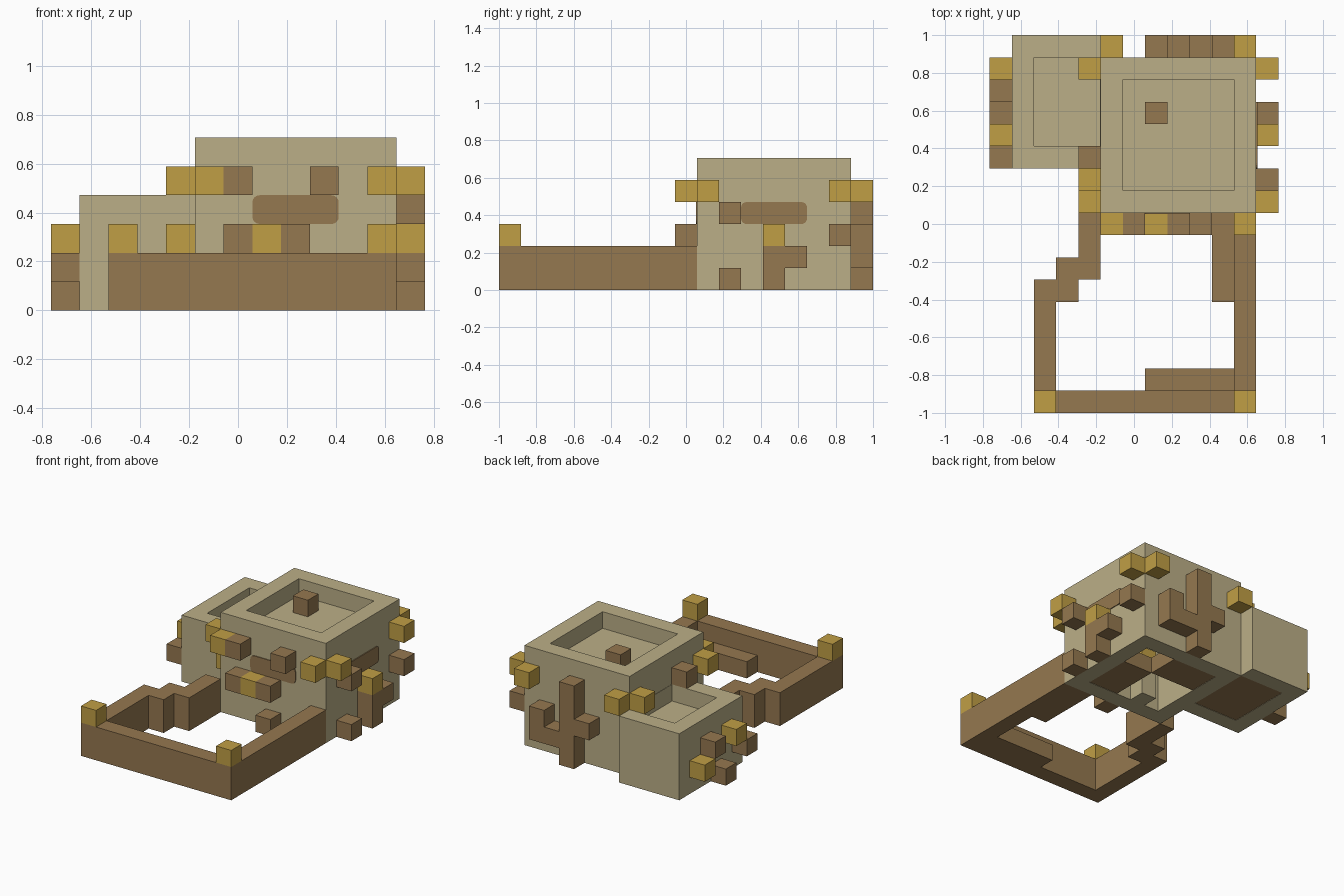
import bpy
import bmesh
from mathutils import Vector

if "Cube" in bpy.data.objects:
    bpy.data.objects.remove(bpy.data.objects["Cube"], do_unlink=True)

U = 2 / 17                                # one block
ORIGIN = Vector((-6.5, -8.5, 0))          # grid corner, in blocks


def material(name, color):
    m = bpy.data.materials.new(name)
    m.use_nodes = True
    m.diffuse_color = (*color, 1)
    m.node_tree.nodes["Principled BSDF"].inputs["Base Color"].default_value = (*color, 1)
    return m


STONE = material("pale stone", (0.50, 0.43, 0.245))
WOOD = material("brown wood", (0.30, 0.188, 0.08))
GOLD = material("lamp gold", (0.53, 0.345, 0.06))


def add_box(bm, lo, hi):
    """Axis-aligned box between two grid corners."""
    verts = bmesh.ops.create_cube(bm, size=1)["verts"]
    lo, hi = Vector(lo), Vector(hi)
    for v in verts:
        v.co = (lo + hi) / 2 + v.co * (hi - lo)
    return verts


def finish(bm, name, mat):
    for v in bm.verts:
        v.co = (v.co + ORIGIN) * U
    bmesh.ops.recalc_face_normals(bm, faces=bm.faces)
    mesh = bpy.data.meshes.new(name)
    bm.to_mesh(mesh)
    bm.free()
    mesh.materials.append(mat)
    obj = bpy.data.objects.new(name, mesh)
    bpy.context.collection.objects.link(obj)
    return obj


def boxes(name, mat, spans):
    bm = bmesh.new()
    for lo, hi in spans:
        add_box(bm, lo, hi)
    return finish(bm, name, mat)


def blocks(name, mat, cells):
    return boxes(name, mat, [(c, [k + 1 for k in c]) for c in cells])


def tower(name, lo, hi, widen=0.0):
    """Hollow tower: sunken roof on top, open room below."""
    bm = bmesh.new()
    add_box(bm, lo, hi)
    height = hi[2] - lo[2]
    for up, shift in ((1, -1), (-1, height - 2)):
        bm.normal_update()
        face = max(bm.faces, key=lambda f: f.normal.z * up)
        bmesh.ops.inset_region(bm, faces=[face], thickness=1, use_even_offset=True)
        for v in face.verts:
            if v.co.x > (lo[0] + hi[0]) / 2:
                v.co.x += widen
        # sink the inset face with its own side walls
        new = bmesh.ops.extrude_discrete_faces(bm, faces=[face])["faces"][0]
        for v in new.verts:
            v.co.z += shift
    return finish(bm, name, STONE)


def plate(name, lo, hi, axis):
    """Thin wall panel with rounded corners, facing the given axis."""
    bm = bmesh.new()
    add_box(bm, lo, hi)
    edges = [e for e in bm.edges
             if abs((e.verts[0].co - e.verts[1].co).normalized()[axis]) > 0.9]
    bmesh.ops.bevel(bm, geom=edges, offset=0.25, segments=4, profile=0.5, affect='EDGES')
    return finish(bm, name, WOOD)


# Towers
tower("main_tower", (5, 9, 0), (12, 16, 6))
tower("side_tower", (1, 11, 0), (5, 17, 4), widen=0.98)
blocks("roof_block", WOOD, [(7, 13, 5)])

# Inside: floor boards and a lamp on a stand
boxes("floor_boards", WOOD, [((9, 10, 0.02), (11, 13, 1)), ((6, 13, 0.02), (9, 15, 1)),
                             ((2, 12, 0.02), (4.98, 16, 1))])
boxes("lamp_stand", STONE, [((7, 10, 0), (8, 11, 2))])
blocks("room_lamp", GOLD, [(7, 10, 2)])

# Yard wall with inner ledges
boxes("yard_wall", WOOD, [((2, 0, 0), (12, 1, 2)), ((11, 1, 0), (12, 9, 2)),
                          ((2, 1, 0), (3, 6, 2)), ((3, 5, 0), (4, 7, 2)),
                          ((4, 6, 0), (5, 9, 2))])
boxes("yard_ledges", WOOD, [((7, 1, 0), (11, 2, 1)), ((10, 5, 0), (11, 9, 1))])
blocks("yard_lamps", GOLD, [(2, 0, 2), (11, 0, 2)])

# Branching trunk on the back wall
boxes("back_trunk", WOOD, [((8, 16, 0), (9, 17, 5)), ((9, 16, 1), (10, 17, 2)),
                           ((10, 16, 1), (11, 17, 3)), ((7, 16, 2), (8, 17, 3))])

# Lamps wrapping the upper corners of the main tower
blocks("corner_lamps", GOLD, [(5, 8, 4), (4, 9, 4), (11, 8, 4), (12, 9, 4),
                              (5, 16, 4), (4, 15, 4), (11, 16, 4), (12, 15, 4)])

# Small blocks and lamps on each wall
blocks("front_blocks", WOOD, [(6, 8, 4), (9, 8, 4), (6, 8, 2), (8, 8, 2), (8, 8, 0)])
blocks("front_lamp", GOLD, [(7, 8, 2)])
blocks("left_wall_blocks", WOOD, [(12, 10, 3), (12, 10, 0), (12, 12, 0), (12, 12, 1),
                                  (12, 13, 1), (12, 15, 2)])
blocks("left_wall_lamp", GOLD, [(12, 12, 2)])
blocks("side_tower_blocks", WOOD, [(0, 11, 1), (0, 13, 0), (0, 14, 2), (4, 11, 4)])
blocks("side_tower_lamps", GOLD, [(0, 12, 2), (0, 15, 1), (4, 10, 2)])

# Flat wall panels
plate("front_panel", (7, 8.95, 3), (10, 9.02, 4), 1)
plate("left_panel", (11.98, 11, 3), (12.05, 14, 4), 0)
